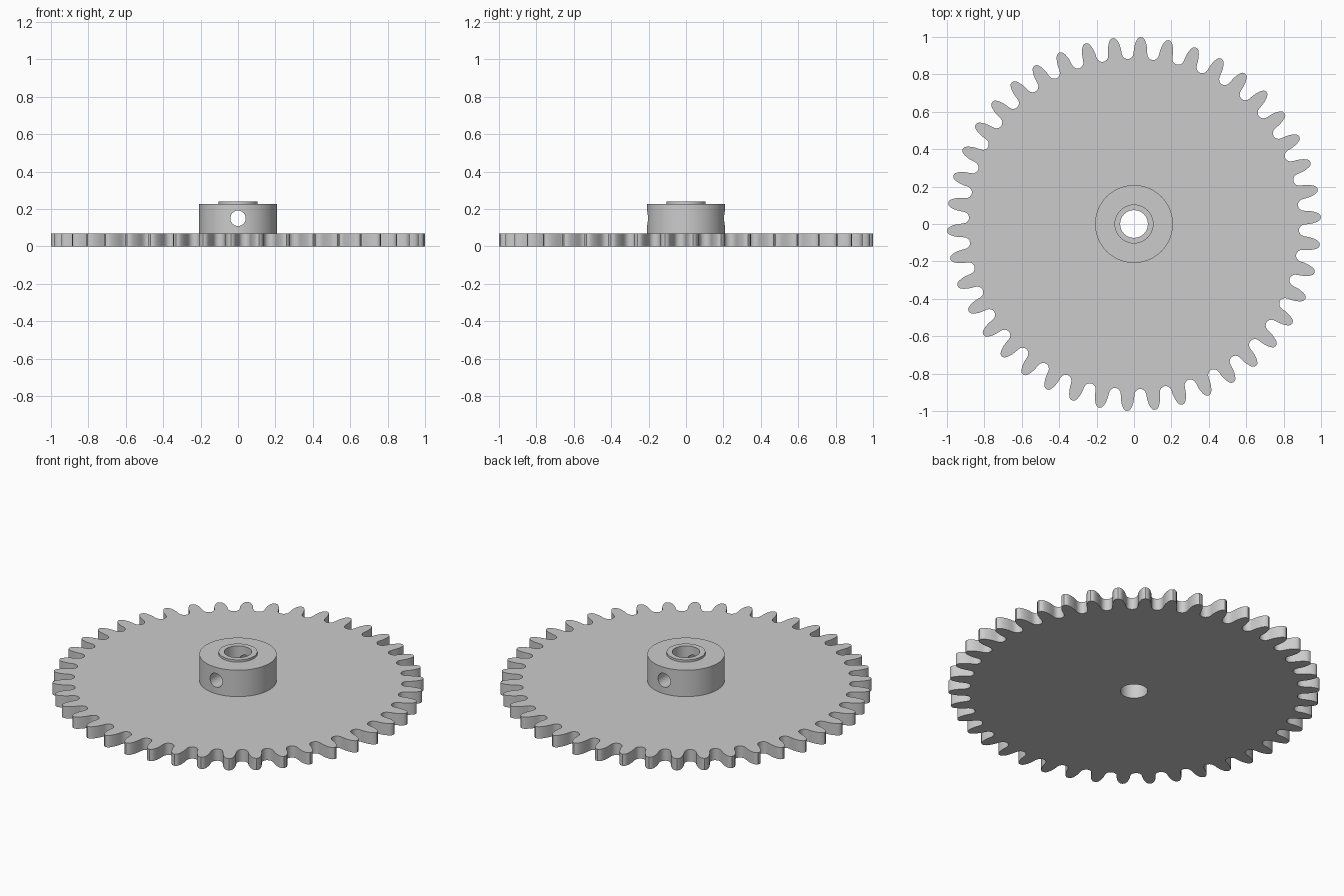
import bpy, bmesh
from math import pi, cos, sin

if "Cube" in bpy.data.objects:
    bpy.data.objects.remove(bpy.data.objects["Cube"])

TEETH = 42
PITCH = 2 * pi / TEETH
PLATE_TOP, HUB_TOP, LIP_TOP = 0.07, 0.227, 0.24
HUB_R, LIP_R, BORE_R = 0.208, 0.104, 0.074
SEGMENTS = 96

steel = bpy.data.materials.new("light grey metal")
steel.use_nodes = True
grey = (0.6, 0.6, 0.6, 1)
steel.diffuse_color = grey
steel.node_tree.nodes["Principled BSDF"].inputs["Base Color"].default_value = grey


def add_object(name, bm):
    bmesh.ops.recalc_face_normals(bm, faces=bm.faces[:])
    mesh = bpy.data.meshes.new(name)
    bm.to_mesh(mesh)
    bm.free()
    mesh.materials.append(steel)
    obj = bpy.data.objects.new(name, mesh)
    bpy.context.collection.objects.link(obj)
    return obj


def select_only(obj):
    bpy.ops.object.select_all(action="DESELECT")
    obj.select_set(True)
    bpy.context.view_layer.objects.active = obj


def drill(obj, radius, location, rotation=(0, 0, 0)):
    """Cut a round through hole and remove the cutter."""
    bpy.ops.mesh.primitive_cylinder_add(vertices=SEGMENTS, radius=radius, depth=1,
                                        location=location, rotation=rotation)
    cutter = bpy.context.object
    cutter.hide_render = True
    cutter.data.materials.append(steel)
    cut = obj.modifiers.new("hole", "BOOLEAN")
    cut.operation, cut.solver, cut.object = "DIFFERENCE", "EXACT", cutter
    select_only(obj)
    bpy.ops.object.modifier_apply(modifier=cut.name)
    bpy.data.objects.remove(cutter)


def smooth(obj):
    select_only(obj)
    bpy.ops.object.shade_smooth_by_angle(angle=0.6)


# Toothed plate: half a tooth as (radius, half thickness), root to tip
half_tooth = [(0.885, 0.054), (0.89, 0.0465), (0.90, 0.0395), (0.915, 0.0365),
              (0.935, 0.0355), (0.955, 0.032), (0.972, 0.027),
              (0.986, 0.021), (0.996, 0.013)]
tooth = [(r, -w) for r, w in half_tooth] + [(1.0, 0)]
tooth += [(r, w) for r, w in reversed(half_tooth)] + [(0.882, 0.882 * PITCH / 2)]

bm = bmesh.new()
rim = []
for i in range(TEETH):
    centre = (i + 0.25) * PITCH
    for r, w in tooth:
        a = centre + w / r
        rim.append(bm.verts.new((r * cos(a), r * sin(a), 0)))
base = bm.faces.new(rim)
lifted = bmesh.ops.extrude_face_region(bm, geom=[base], use_keep_orig=True)
for v in lifted["geom"]:
    if isinstance(v, bmesh.types.BMVert):
        v.co.z = PLATE_TOP
gear_plate = add_object("gear_plate", bm)
drill(gear_plate, BORE_R, (0, 0, 0))
smooth(gear_plate)

# Hub with raised lip, turned from a closed profile
profile = [(BORE_R, PLATE_TOP), (HUB_R, PLATE_TOP), (HUB_R, HUB_TOP),
           (LIP_R, HUB_TOP), (LIP_R, LIP_TOP), (BORE_R, LIP_TOP)]
bm = bmesh.new()
rings = [[bm.verts.new((r * cos(2 * pi * i / SEGMENTS), r * sin(2 * pi * i / SEGMENTS), z))
          for r, z in profile] for i in range(SEGMENTS)]
for i, ring in enumerate(rings):
    following = rings[(i + 1) % SEGMENTS]
    for j in range(len(profile)):
        k = (j + 1) % len(profile)
        bm.faces.new((ring[j], following[j], following[k], ring[k]))
hub = add_object("hub", bm)

# Set screw hole across both hub walls
drill(hub, 0.041, (0, 0, 0.15), (pi / 2, 0, 0))
smooth(hub)
